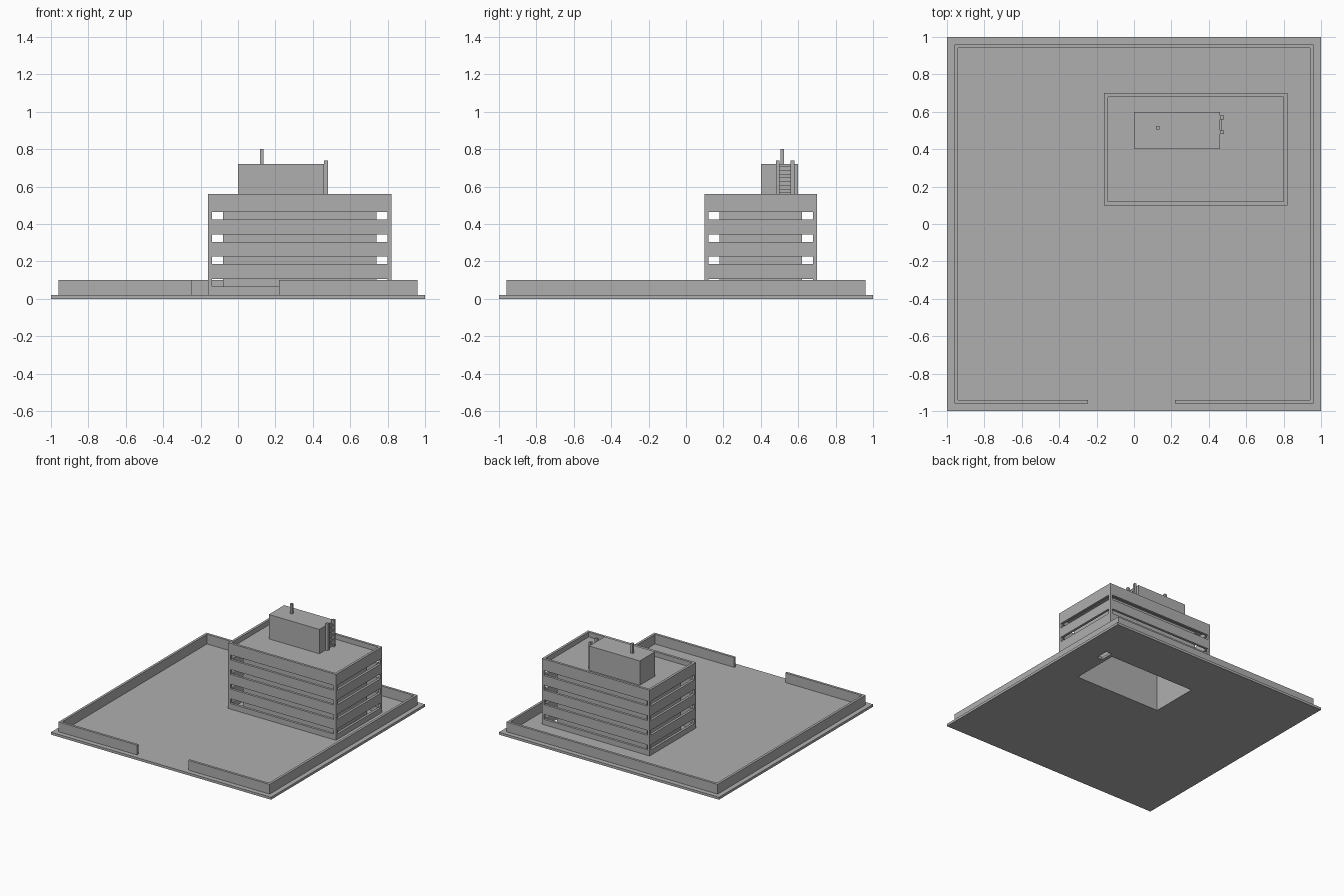
import bpy
import bmesh

cube = bpy.data.objects.get("Cube")
if cube:
    bpy.data.objects.remove(cube, do_unlink=True)

# One concrete colour for everything
GREY = (0.43, 0.43, 0.43, 1)
concrete = bpy.data.materials.new("concrete_grey")
concrete.use_nodes = True
concrete.diffuse_color = GREY
bsdf = next(n for n in concrete.node_tree.nodes if n.type == 'BSDF_PRINCIPLED')
bsdf.inputs["Base Color"].default_value = GREY
bsdf.inputs["Roughness"].default_value = 0.8


def finish(name, bm):
    bmesh.ops.recalc_face_normals(bm, faces=bm.faces)
    mesh = bpy.data.meshes.new(name)
    bm.to_mesh(mesh)
    bm.free()
    mesh.materials.append(concrete)
    obj = bpy.data.objects.new(name, mesh)
    bpy.context.collection.objects.link(obj)
    return obj


def prism(name, outline, z0, z1):
    """Extrude a flat outline from z0 up to z1."""
    bm = bmesh.new()
    base = bm.faces.new([bm.verts.new((x, y, z0)) for x, y in outline])
    top = bmesh.ops.extrude_face_region(bm, geom=[base])["geom"]
    bmesh.ops.translate(bm, vec=(0, 0, z1 - z0),
                        verts=[v for v in top if isinstance(v, bmesh.types.BMVert)])
    return finish(name, bm)


def corners(rect, inset=0):
    x0, x1, y0, y1 = rect
    x0, x1, y0, y1 = x0 + inset, x1 - inset, y0 + inset, y1 - inset
    return [(x0, y0), (x1, y0), (x1, y1), (x0, y1)]


def box(name, rect, z0, z1):
    return prism(name, corners(rect), z0, z1)


def ring(name, rect, wall, z0, z1):
    """Rectangular tube with open ends and the given wall thickness."""
    bm = bmesh.new()
    loops = [[bm.verts.new((x, y, z)) for x, y in corners(rect, inset)]
             for inset, z in ((0, z0), (0, z1), (wall, z1), (wall, z0))]
    for a, b in zip(loops, loops[1:] + loops[:1]):
        for i in range(4):
            j = (i + 1) % 4
            bm.faces.new((a[i], a[j], b[j], b[i]))
    return finish(name, bm)


WALL = 0.02
GROUND = 0.02
ROOF = 0.52
TOWER = (-0.16, 0.82, 0.10, 0.70)
CORE = (-0.08, 0.74, 0.18, 0.62)
SHAFT = (-0.06, 0.72, 0.20, 0.60)

# Ground slab, open below the core and at a small stairwell
slab = box("ground_slab", (-1, 1, -1, 1), 0, GROUND)
cutters = [box("shaft_cutter", SHAFT, -0.1, 0.1),
           box("stairwell_cutter", (0.75, 0.80, 0.52, 0.63), -0.1, 0.1)]
for cutter in cutters:
    cutter.hide_render = True
    mod = slab.modifiers.new("opening", 'BOOLEAN')
    mod.operation = 'DIFFERENCE'
    mod.solver = 'EXACT'
    mod.object = cutter
bpy.context.view_layer.update()
cut = slab.evaluated_get(bpy.context.evaluated_depsgraph_get())
new_mesh = bpy.data.meshes.new_from_object(cut)
slab.modifiers.clear()
slab.data = new_mesh
for cutter in cutters:
    bpy.data.objects.remove(cutter, do_unlink=True)

# Perimeter wall with a gate gap at the front
a, b = 0.96, 0.94
gate_right, gate_left = -0.245, 0.22
prism("perimeter_wall",
      [(gate_right, -a), (-a, -a), (-a, a), (a, a), (a, -a), (gate_left, -a),
       (gate_left, -b), (b, -b), (b, b), (-b, b), (-b, -b), (gate_right, -b)],
      GROUND, 0.10)

# Tower shell: solid bands separated by window strips, held by corner posts
x0, x1, y0, y1 = TOWER
bottom = GROUND
for storey in range(4):
    sill = 0.065 + 0.12 * storey
    head = sill + 0.04
    ring(f"wall_band_{storey}", TOWER, WALL, bottom, sill)
    for i, (px, py) in enumerate(corners(TOWER, WALL / 2)):
        h = WALL / 2
        box(f"corner_post_{storey}_{i}", (px - h, px + h, py - h, py + h), sill, head)
    bottom = head
ring("parapet_band", TOWER, WALL, bottom, 0.56)

# Hollow core and roof deck
ring("core_wall", CORE, WALL, GROUND, ROOF - 0.02)
box("roof_deck", (x0 + WALL, x1 - WALL, y0 + WALL, y1 - WALL), ROOF - 0.02, ROOF)

# Rooftop hut with mast
box("roof_hut", (0, 0.46, 0.40, 0.60), ROOF, 0.72)
box("mast", (0.117, 0.137, 0.505, 0.525), 0.72, 0.80)

# Ladder on the side of the hut
for side, y in (("front", 0.48), ("back", 0.56)):
    box(f"ladder_rail_{side}", (0.46, 0.48, y, y + 0.02), ROOF, 0.74)
for i in range(5):
    z = 0.527 + 0.04 * i
    box(f"ladder_rung_{i}", (0.46, 0.47, 0.50, 0.56), z, z + 0.02)
